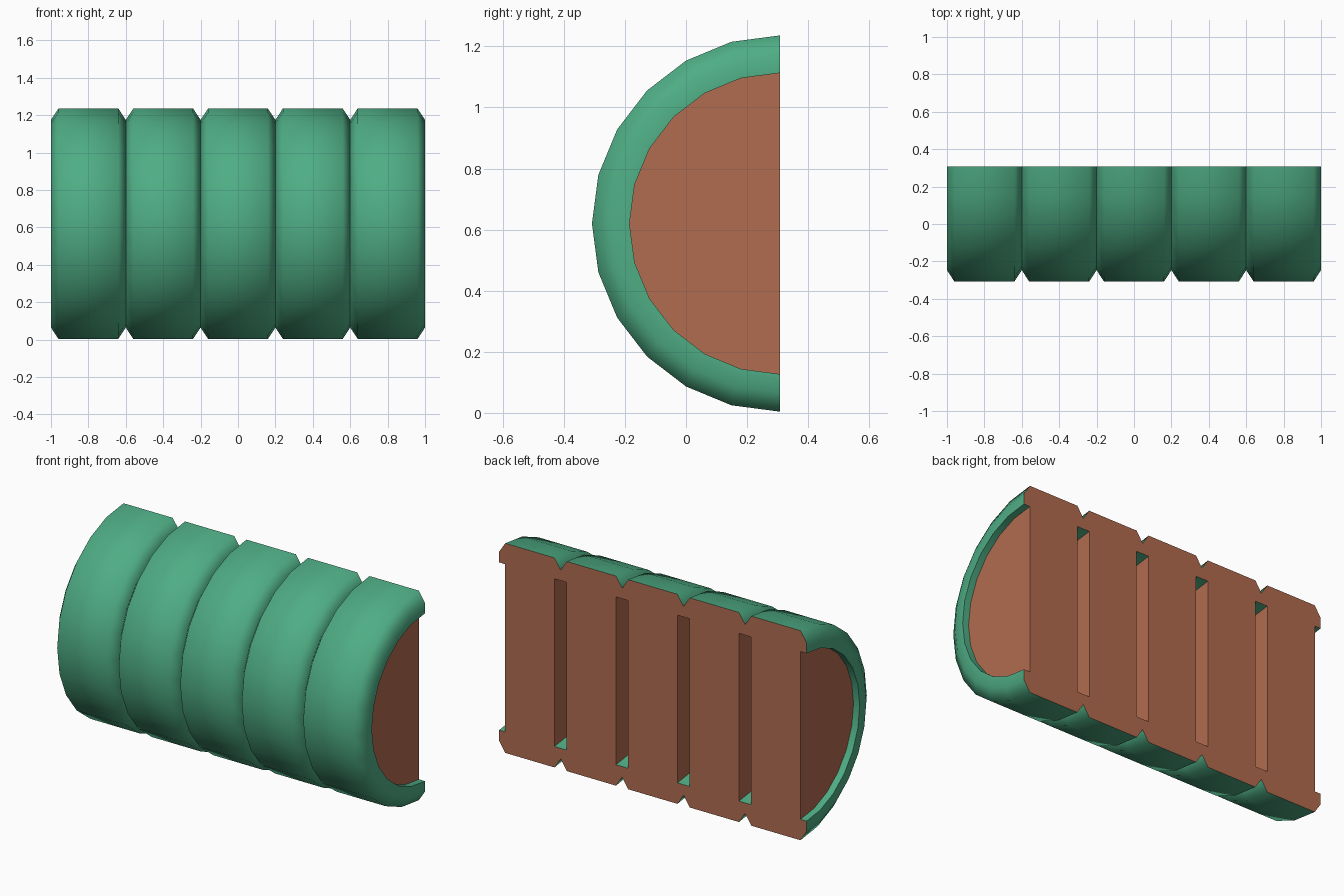
import bpy, bmesh, math

if "Cube" in bpy.data.objects:
    bpy.data.objects.remove(bpy.data.objects["Cube"])

# Flat colours
def material(name, rgb):
    m = bpy.data.materials.new(name)
    m.diffuse_color = (*rgb, 1)
    m.use_nodes = True
    m.node_tree.nodes["Principled BSDF"].inputs["Base Color"].default_value = m.diffuse_color
    return m

green = material("green rind", (0.078, 0.42, 0.235))
brown = material("brown filling", (0.445, 0.15, 0.08))

CY, CZ = 0.308, 0.62      # roll axis, lying in the cut plane
STEPS = 12                # facets around the half circle
WIDTH = 0.4               # length of one slice
# Rind profile of one slice (x, radius): recess wall, rim, bevel, mirrored
half = [(-0.16, 0.493), (-0.2, 0.493), (-0.2, 0.555), (-0.16, 0.616)]
profile = half + [(-x, r) for x, r in reversed(half)]


def slice_mesh():
    bm = bmesh.new()
    # Half-turn of the profile
    rings = []
    for i in range(STEPS + 1):
        a = math.pi * i / STEPS
        rings.append([bm.verts.new((x, CY - r * math.sin(a), CZ + r * math.cos(a)))
                      for x, r in profile])
    for a, b in zip(rings, rings[1:]):
        for j in range(len(profile) - 1):
            bm.faces.new((a[j], a[j + 1], b[j + 1], b[j]))
    # Recessed half-disc ends and the flat cut face, all filling colour
    fills = [bm.faces.new([r[0] for r in rings]),
             bm.faces.new([r[-1] for r in rings]),
             bm.faces.new(rings[0] + rings[-1][::-1])]
    for f in fills:
        f.material_index = 1
    bmesh.ops.recalc_face_normals(bm, faces=bm.faces)
    me = bpy.data.meshes.new("roll_slice")
    bm.to_mesh(me)
    bm.free()
    me.materials.append(green)
    me.materials.append(brown)
    return me


# Five slices in a row
for k in range(5):
    ob = bpy.data.objects.new(f"roll_slice_{k + 1}", slice_mesh())
    ob.location.x = (k - 2) * WIDTH
    bpy.context.collection.objects.link(ob)
    bpy.ops.object.select_all(action='DESELECT')
    ob.select_set(True)
    bpy.context.view_layer.objects.active = ob
    bpy.ops.object.shade_smooth_by_angle(angle=math.radians(60))
